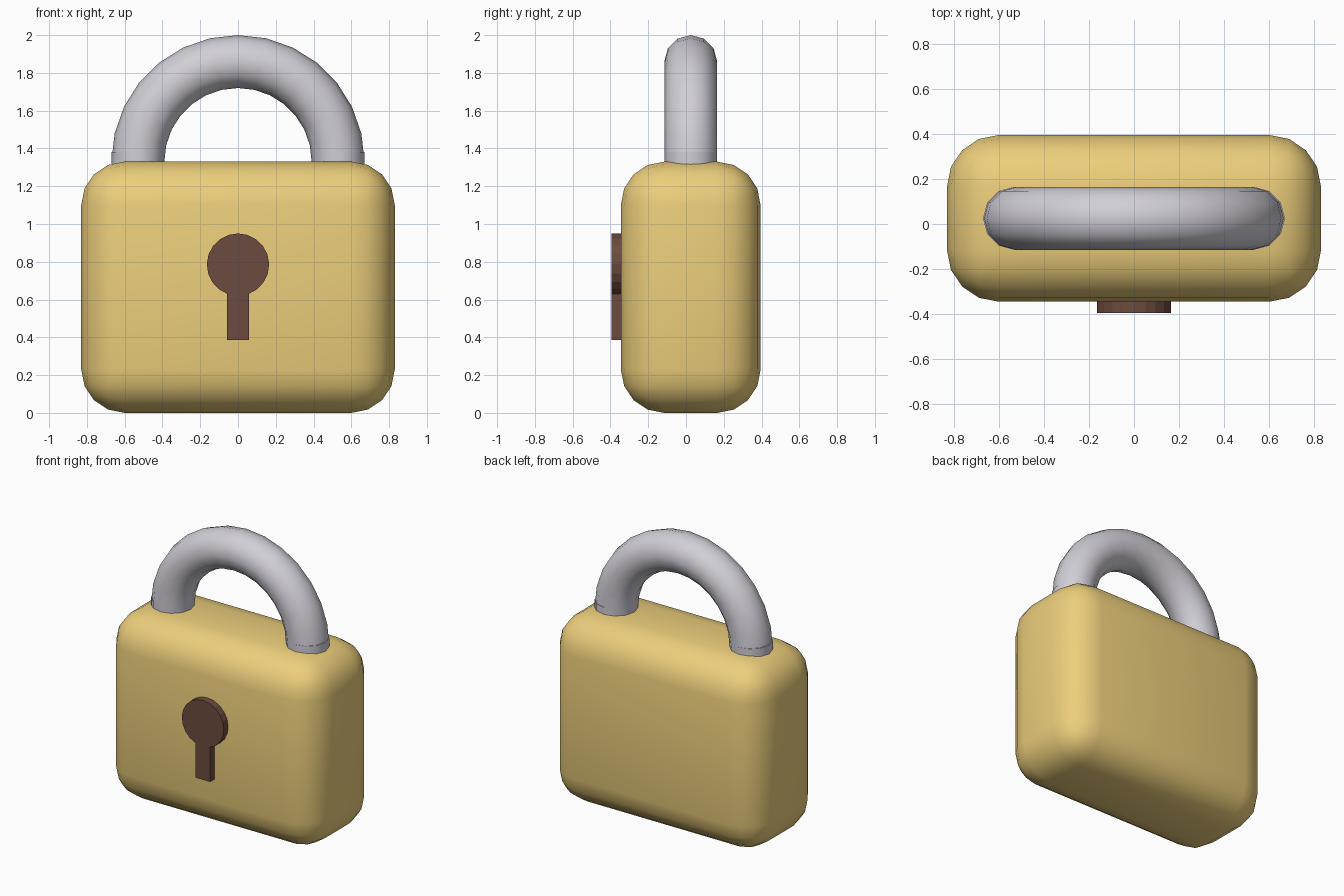
import bpy, bmesh
from math import sin, cos, pi, asin, radians

if "Cube" in bpy.data.objects:
    bpy.data.objects.remove(bpy.data.objects["Cube"])

YC = 0.025        # depth centre of body and shackle
TOP = 1.33        # top of the body
R, TUBE = 0.53, 0.14


def material(name, color):
    m = bpy.data.materials.new(name)
    m.diffuse_color = (*color, 1)
    m.use_nodes = True
    m.node_tree.nodes["Principled BSDF"].inputs["Base Color"].default_value = m.diffuse_color
    return m


def finish(name, bm, mat, angle):
    bmesh.ops.recalc_face_normals(bm, faces=bm.faces)
    mesh = bpy.data.meshes.new(name)
    bm.to_mesh(mesh)
    bm.free()
    mesh.materials.append(mat)
    ob = bpy.data.objects.new(name, mesh)
    bpy.context.collection.objects.link(ob)
    bpy.ops.object.select_all(action='DESELECT')
    ob.select_set(True)
    bpy.context.view_layer.objects.active = ob
    bpy.ops.object.shade_smooth_by_angle(angle=radians(angle))
    return ob


gold = material("gold", (0.84, 0.62, 0.20))
steel = material("steel", (0.64, 0.62, 0.68))
brown = material("dark_brown", (0.15, 0.07, 0.05))

# Rounded body
bm = bmesh.new()
bmesh.ops.create_cube(bm, size=1)
for v in bm.verts:
    v.co = (v.co.x * 1.66, v.co.y * 0.74 + YC, (v.co.z + 0.5) * TOP)
bmesh.ops.bevel(bm, geom=bm.edges[:], offset=0.23, segments=4, profile=0.5,
                affect='EDGES', clamp_overlap=True)
finish("body", bm, gold, 40)

# Shackle arch: half ring
bm = bmesh.new()
ARC, SIDES = 14, 12
rings = []
for i in range(ARC + 1):
    a = pi * i / ARC
    ring = []
    for j in range(SIDES):
        t = 2 * pi * j / SIDES
        r = R + TUBE * cos(t)
        ring.append(bm.verts.new((r * cos(a), YC + TUBE * sin(t), TOP + r * sin(a))))
    rings.append(ring)
for a, b in zip(rings, rings[1:]):
    for j in range(SIDES):
        k = (j + 1) % SIDES
        bm.faces.new((a[j], a[k], b[k], b[j]))
bm.faces.new(rings[0])
bm.faces.new(rings[-1])
finish("shackle", bm, steel, 40)

# Shackle legs sunk into the body
for side, sx in (("left", -1), ("right", 1)):
    bm = bmesh.new()
    bmesh.ops.create_cone(bm, cap_ends=True, segments=SIDES, radius1=TUBE,
                          radius2=TUBE, depth=0.18)
    bmesh.ops.translate(bm, verts=bm.verts, vec=(sx * R, YC, 1.29))
    finish("shackle_leg_" + side, bm, steel, 40)

# Keyhole plate: round head with a straight slot below
bm = bmesh.new()
KR, KZ, W, KB = 0.165, 0.785, 0.057, 0.385
gap = asin(W / KR)
N = 18
pts = [(W, KB)]
for i in range(N + 1):
    a = -pi / 2 + gap + (2 * pi - 2 * gap) * i / N
    pts.append((KR * cos(a), KZ + KR * sin(a)))
pts.append((-W, KB))
face = bm.faces.new([bm.verts.new((x, -0.395, z)) for x, z in pts])
ext = bmesh.ops.extrude_face_region(bm, geom=[face], use_keep_orig=True)
moved = [g for g in ext["geom"] if isinstance(g, bmesh.types.BMVert)]
bmesh.ops.translate(bm, verts=moved, vec=(0, 0.1, 0))
finish("keyhole", bm, brown, 15)
